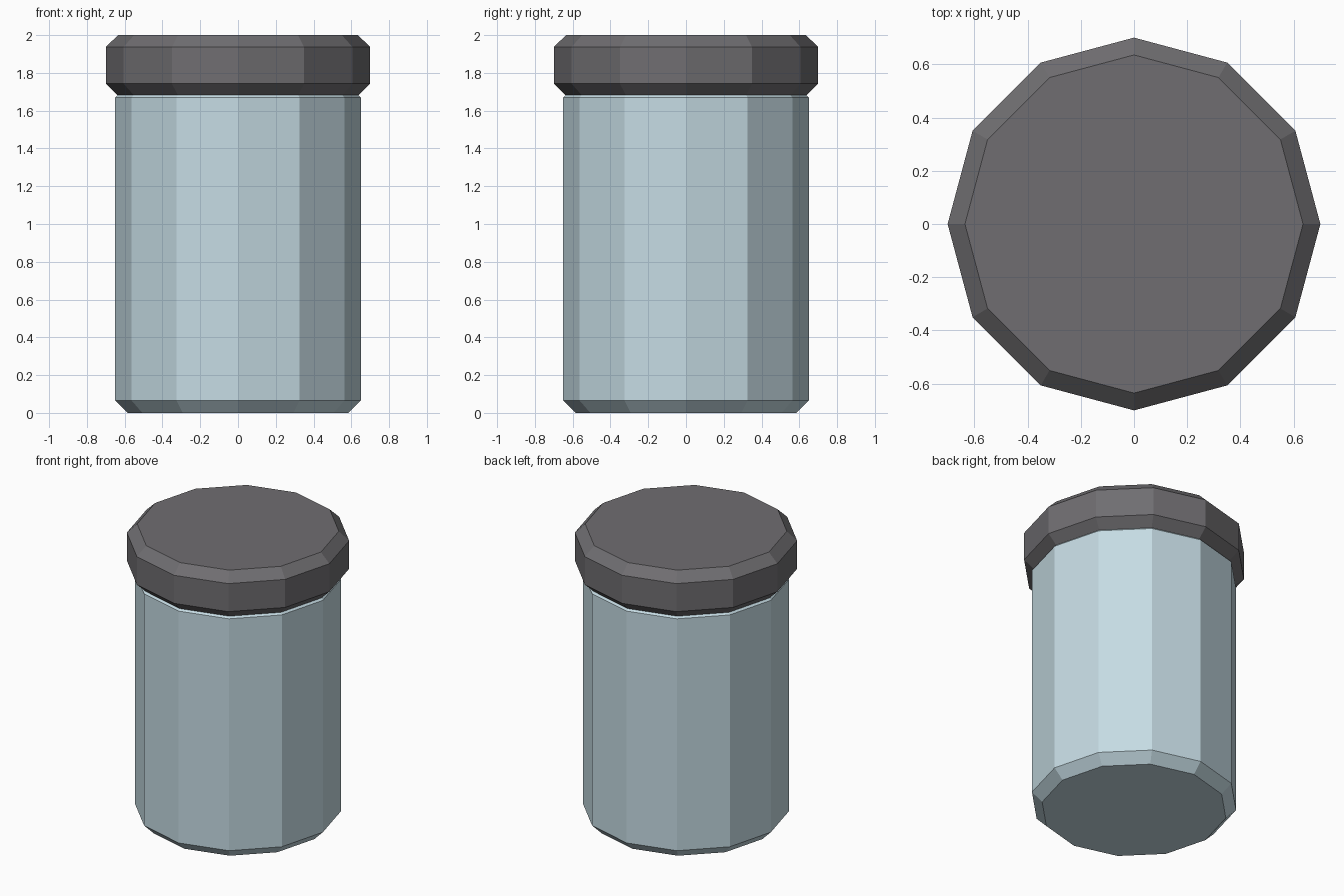
import bpy, bmesh
from math import cos, sin, tau

if "Cube" in bpy.data.objects:
    bpy.data.objects.remove(bpy.data.objects["Cube"])

SIDES = 12


def lathe(name, profile, color):
    """Closed flat-shaded solid of revolution from (radius, z) points, bottom to top."""
    bm = bmesh.new()
    rings = [[bm.verts.new((r * cos(tau * i / SIDES), r * sin(tau * i / SIDES), z))
              for i in range(SIDES)] for r, z in profile]
    bm.faces.new(rings[0][::-1])
    bm.faces.new(rings[-1])
    for low, high in zip(rings, rings[1:]):
        for i in range(SIDES):
            j = (i + 1) % SIDES
            bm.faces.new((low[i], low[j], high[j], high[i]))
    mesh = bpy.data.meshes.new(name)
    bm.to_mesh(mesh)
    bm.free()
    mat = bpy.data.materials.new(name + "_material")
    mat.diffuse_color = color
    mat.use_nodes = True
    mat.node_tree.nodes["Principled BSDF"].inputs["Base Color"].default_value = mat.diffuse_color
    mesh.materials.append(mat)
    obj = bpy.data.objects.new(name, mesh)
    bpy.context.collection.objects.link(obj)
    return obj


# Jar body, with chamfered base and shoulder tucked into the lid
lathe("jar_body", [(0.585, 0), (0.65, 0.065), (0.65, 1.67), (0.585, 1.735)],
      (0.56, 0.71, 0.77, 1))

# Lid, chamfered on both rims
lathe("jar_lid", [(0.635, 1.68), (0.70, 1.743), (0.70, 1.937), (0.635, 2.0)],
      (0.16, 0.155, 0.165, 1))
